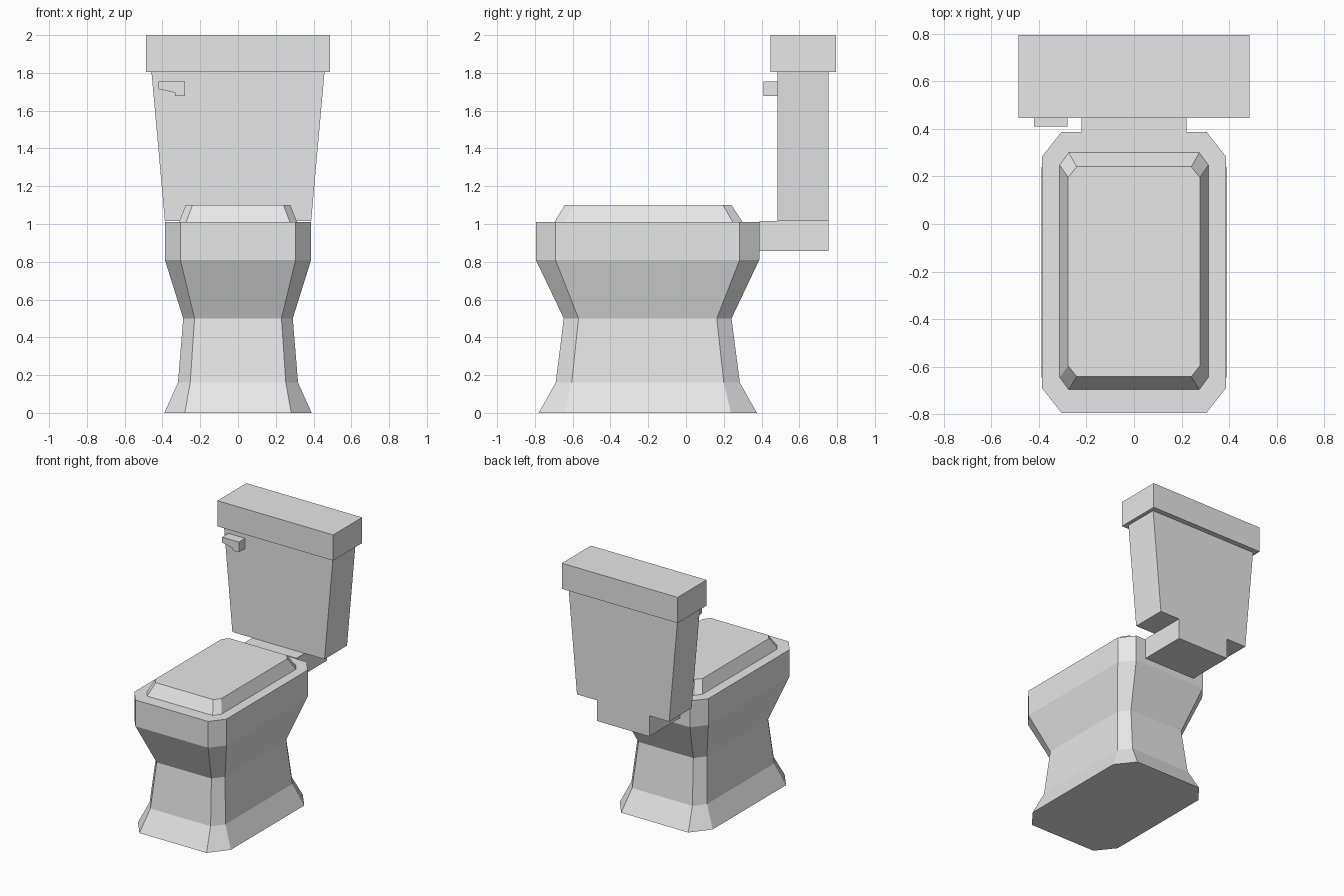
import bpy
import bmesh

if "Cube" in bpy.data.objects:
    bpy.data.objects.remove(bpy.data.objects["Cube"])

porcelain = bpy.data.materials.new("light_grey_porcelain")
porcelain.diffuse_color = (0.8, 0.8, 0.8, 1)
porcelain.use_nodes = True
porcelain.node_tree.nodes["Principled BSDF"].inputs["Base Color"].default_value = porcelain.diffuse_color


def loft(name, rings):
    """Skin a stack of equal-length point loops and cap both ends."""
    bm = bmesh.new()
    loops = [[bm.verts.new(p) for p in ring] for ring in rings]
    n = len(loops[0])
    for a, b in zip(loops, loops[1:]):
        for i in range(n):
            j = (i + 1) % n
            bm.faces.new((a[i], a[j], b[j], b[i]))
    bm.faces.new(loops[0][::-1])
    bm.faces.new(loops[-1])
    bmesh.ops.recalc_face_normals(bm, faces=bm.faces[:])
    mesh = bpy.data.meshes.new(name)
    bm.to_mesh(mesh)
    bm.free()
    mesh.materials.append(porcelain)
    obj = bpy.data.objects.new(name, mesh)
    bpy.context.collection.objects.link(obj)
    return obj


def octagon(z, x, y0, y1, cx, cy):
    """Rectangle with its corners cut by cx along x and cy along y."""
    return [(x - cx, y0, z), (x, y0 + cy, z), (x, y1 - cy, z), (x - cx, y1, z),
            (cx - x, y1, z), (-x, y1 - cy, z), (-x, y0 + cy, z), (cx - x, y0, z)]


def rectangle(z, x, y0, y1):
    return [(-x, y0, z), (x, y0, z), (x, y1, z), (-x, y1, z)]


# Bowl and pedestal: flared foot, narrow waist, wide straight rim
loft("bowl", [
    octagon(0.00, 0.39, -0.78, 0.375, 0.108, 0.137),
    octagon(0.16, 0.318, -0.69, 0.285, 0.065, 0.085),
    octagon(0.50, 0.29, -0.647, 0.241, 0.06, 0.078),
    octagon(0.81, 0.387, -0.795, 0.388, 0.082, 0.104),
    octagon(1.01, 0.387, -0.795, 0.388, 0.082, 0.104),
])

# Seat lid with sloping edges
loft("seat_lid", [
    octagon(1.01, 0.313, -0.697, 0.30, 0.038, 0.052),
    octagon(1.10, 0.277, -0.642, 0.241, 0.036, 0.045),
])

# Neck joining the bowl to the tank
loft("tank_neck", [rectangle(0.858, 0.22, 0.388, 0.755),
                   rectangle(1.015, 0.22, 0.388, 0.755)])

# Tank, widening upwards, and its overhanging cover
loft("tank", [rectangle(1.015, 0.387, 0.485, 0.755),
              rectangle(1.805, 0.458, 0.485, 0.755)])
loft("tank_cover", [rectangle(1.805, 0.486, 0.447, 0.795),
                    rectangle(2.0, 0.486, 0.447, 0.795)])

# Flush lever: side profile pushed out from the tank front
lever = [(-0.42, 1.755), (-0.42, 1.714), (-0.333, 1.695),
         (-0.333, 1.677), (-0.28, 1.677), (-0.28, 1.755)]
loft("flush_lever", [[(x, y, z) for x, z in lever] for y in (0.41, 0.487)])
